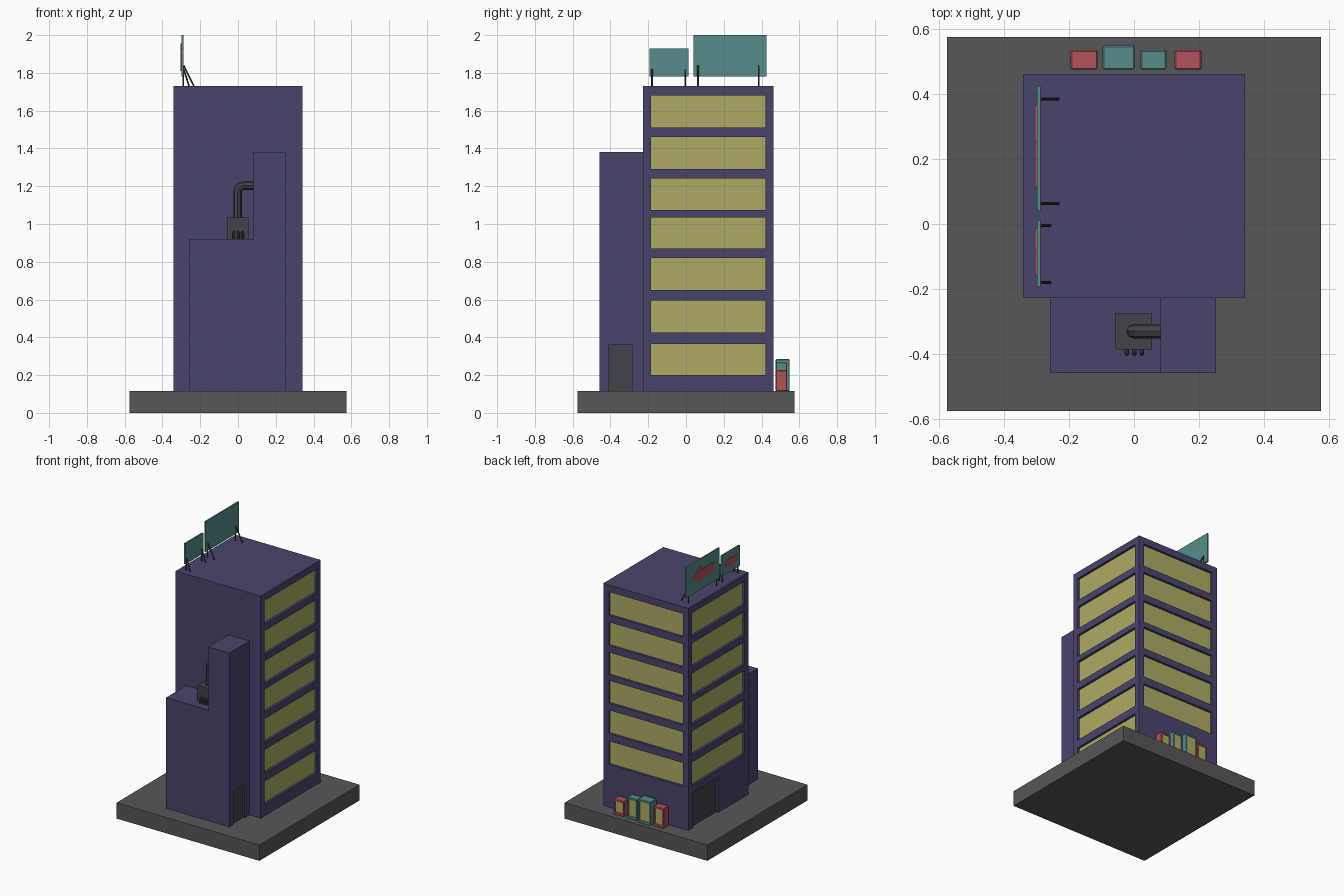
import bpy, bmesh, math
from mathutils import Vector, Matrix

if "Cube" in bpy.data.objects:
    bpy.data.objects.remove(bpy.data.objects["Cube"])


def mat(name, r, g, b):
    m = bpy.data.materials.new(name)
    m.diffuse_color = (r, g, b, 1)
    m.use_nodes = True
    m.node_tree.nodes["Principled BSDF"].inputs["Base Color"].default_value = m.diffuse_color
    return m


WALL = mat("wall_blue", 0.066, 0.06, 0.148)
GLASS = mat("window_yellow", 0.42, 0.41, 0.13)
GROUND = mat("pavement_grey", 0.095, 0.095, 0.095)
METAL = mat("dark_metal", 0.055, 0.055, 0.07)
TEAL = mat("teal", 0.09, 0.27, 0.25)
RED = mat("red", 0.45, 0.085, 0.11)


def finish(name, bm, material):
    bmesh.ops.recalc_face_normals(bm, faces=bm.faces[:])
    me = bpy.data.meshes.new(name)
    bm.to_mesh(me)
    bm.free()
    ob = bpy.data.objects.new(name, me)
    bpy.context.collection.objects.link(ob)
    if material:
        me.materials.append(material)
    return ob


def boxes(name, spans, material=None, bevel=0):
    """One object from (x0, x1, y0, y1, z0, z1) spans."""
    bm = bmesh.new()
    for x0, x1, y0, y1, z0, z1 in spans:
        m = Matrix.Translation(((x0 + x1) / 2, (y0 + y1) / 2, (z0 + z1) / 2))
        bmesh.ops.create_cube(bm, size=1, matrix=m @ Matrix.Diagonal((x1 - x0, y1 - y0, z1 - z0, 1)))
    if bevel:
        bmesh.ops.bevel(bm, geom=bm.edges[:], offset=bevel, segments=1, affect='EDGES')
    return finish(name, bm, material)


def extrude(name, pts, vec, material):
    bm = bmesh.new()
    f = bm.faces.new([bm.verts.new(p) for p in pts])
    r = bmesh.ops.extrude_face_region(bm, geom=[f])
    bmesh.ops.translate(bm, vec=vec, verts=[v for v in r["geom"] if isinstance(v, bmesh.types.BMVert)])
    return finish(name, bm, material)


def activate(ob):
    bpy.ops.object.select_all(action='DESELECT')
    ob.select_set(True)
    bpy.context.view_layer.objects.active = ob


def carve(ob, spans):
    cutter = boxes("cutter", spans)
    cutter.hide_render = True
    mod = ob.modifiers.new("recesses", 'BOOLEAN')
    mod.operation, mod.solver, mod.object = 'DIFFERENCE', 'EXACT', cutter
    activate(ob)
    bpy.ops.object.modifier_apply(modifier=mod.name)
    bpy.data.objects.remove(cutter)


def pipe(name, paths, radius):
    """Round tubes along paths, converted to a smooth mesh."""
    cu = bpy.data.curves.new(name, 'CURVE')
    cu.dimensions = '3D'
    cu.bevel_depth, cu.bevel_resolution, cu.use_fill_caps = radius, 2, True
    for pts in paths:
        s = cu.splines.new('POLY')
        s.points.add(len(pts) - 1)
        for p, co in zip(s.points, pts):
            p.co = (*co, 1)
    ob = bpy.data.objects.new(name, cu)
    bpy.context.collection.objects.link(ob)
    cu.materials.append(METAL)
    activate(ob)
    bpy.ops.object.convert(target='MESH')
    bpy.ops.object.shade_smooth_by_angle(angle=math.radians(40))
    return bpy.context.object


def elbow(a, corner, b, r, n=5):
    """Path a-corner-b with the corner rounded to radius r."""
    a, c, b = Vector(a), Vector(corner), Vector(b)
    u, v = (a - c).normalized(), (b - c).normalized()
    arc = [c + (u + v) * r - r * (v * math.cos(t) + u * math.sin(t))
           for t in [math.pi / 2 * i / n for i in range(n + 1)]]
    return [a] + arc + [b]


# pavement slab
boxes("pavement", [(-0.575, 0.575, -0.575, 0.575, 0, 0.115)], GROUND)

# tower with recessed window bands
X, YF, YB, G, TOP, D = 0.342, -0.228, 0.462, 0.115, 1.73, 0.02
rows = [(0.20, 0.365), (0.425, 0.595), (0.65, 0.82), (0.87, 1.035),
        (1.075, 1.24), (1.29, 1.46), (1.51, 1.68)]


def bands(outer, thick):
    """Window boxes from depth D out to `outer` (cutters) or thick (panes)."""
    e = outer if outer else -D + thick
    right = [(X - D, X + e, -0.185, 0.42, a, b) for a, b in rows]
    left = [(-X - e, -X + D, -0.185, 0.42, a, b) for a, b in rows[1:]]
    back = [(-0.298, 0.298, YB - D, YB + e, a, b) for a, b in rows[1:]]
    return right + left + back


tower = boxes("tower", [(-X, X, YF, YB, G, TOP)], WALL)
carve(tower, bands(0.05, 0) + [(-X - 0.05, -X + D, 0.12, 0.41, G - 0.05, 0.37)])
boxes("window_panes", bands(0, 0.003), GLASS)
boxes("side_entrance", [(-X + D - 0.003, -X + D, 0.12, 0.41, G, 0.37)], METAL)

# stepped annex on the front
profile = [(-0.258, G), (0.252, G), (0.252, 1.38), (0.082, 1.38), (0.082, 0.92), (-0.258, 0.92)]
annex = extrude("annex", [(x, -0.458, z) for x, z in profile], (0, 0.23, 0), WALL)
carve(annex, [(0.237, 0.3, -0.41, -0.285, 0.05, 0.36)])
boxes("annex_door", [(0.237, 0.24, -0.41, -0.285, G, 0.36)], METAL)

# rooftop air unit with duct and small outlet pipes
boxes("air_unit", [(-0.058, 0.055, -0.386, -0.274, 0.92, 1.035)], METAL)
pipe("air_duct", [elbow((-0.002, -0.33, 1.02), (-0.002, -0.33, 1.203), (0.09, -0.33, 1.203), 0.03)], 0.022)
pipe("outlet_pipes", [elbow((x, -0.38, 0.957), (x, -0.399, 0.957), (x, -0.399, 0.915), 0.01)
                      for x in (-0.022, 0.001, 0.024)], 0.007)


# billboards: panel, arrow, posts and braces
def billboard(name, y0, y1, z1, tip, tail, legs, z_leg, x_foot):
    boxes(name + "_panel", [(-0.299, -0.288, y0, y1, 1.78, z1)], TEAL)
    zc, h = (1.78 + z1) / 2, (z1 - 1.78) * 0.3
    neck = tip + (tail - tip) * 0.45
    arrow = [(tip, 0), (neck, h), (neck, h * 0.5), (tail, h * 0.5),
             (tail, -h * 0.5), (neck, -h * 0.5), (neck, -h)]
    extrude(name + "_arrow", [(-0.298, y, zc + z) for y, z in arrow], (-0.006, 0, 0), RED)
    pipe(name + "_legs", [[(-0.29, y, 1.725), (-0.29, y, z_leg)] for y in legs]
         + [[(x_foot, y, 1.727), (-0.288, y, z_leg)] for y in legs], 0.0045)


billboard("large_sign", 0.04, 0.425, 2.0, 0.366, 0.114, (0.063, 0.385), 1.84, -0.232)
billboard("small_sign", -0.192, 0.012, 1.93, -0.012, -0.16, (-0.18, -0.004), 1.82, -0.258)

# vending machines along the back wall
for i, (x0, x1, y1, z1, m) in enumerate([
        (-0.195, -0.112, 0.535, 0.26, RED), (-0.097, 0.002, 0.549, 0.285, TEAL),
        (0.02, 0.1, 0.535, 0.268, TEAL), (0.125, 0.207, 0.535, 0.227, RED)]):
    ob = boxes(f"vending_machine_{i}", [(x0, x1, 0.475, y1, G, z1)], m, 0.004)
    inner = (x0 + 0.012, x1 - 0.012)
    carve(ob, [(*inner, y1 - 0.008, y1 + 0.05, G + 0.02, z1 - 0.015)])
    boxes(f"vending_front_{i}", [(*inner, y1 - 0.008, y1 - 0.005, G + 0.02, z1 - 0.015)], GLASS)
